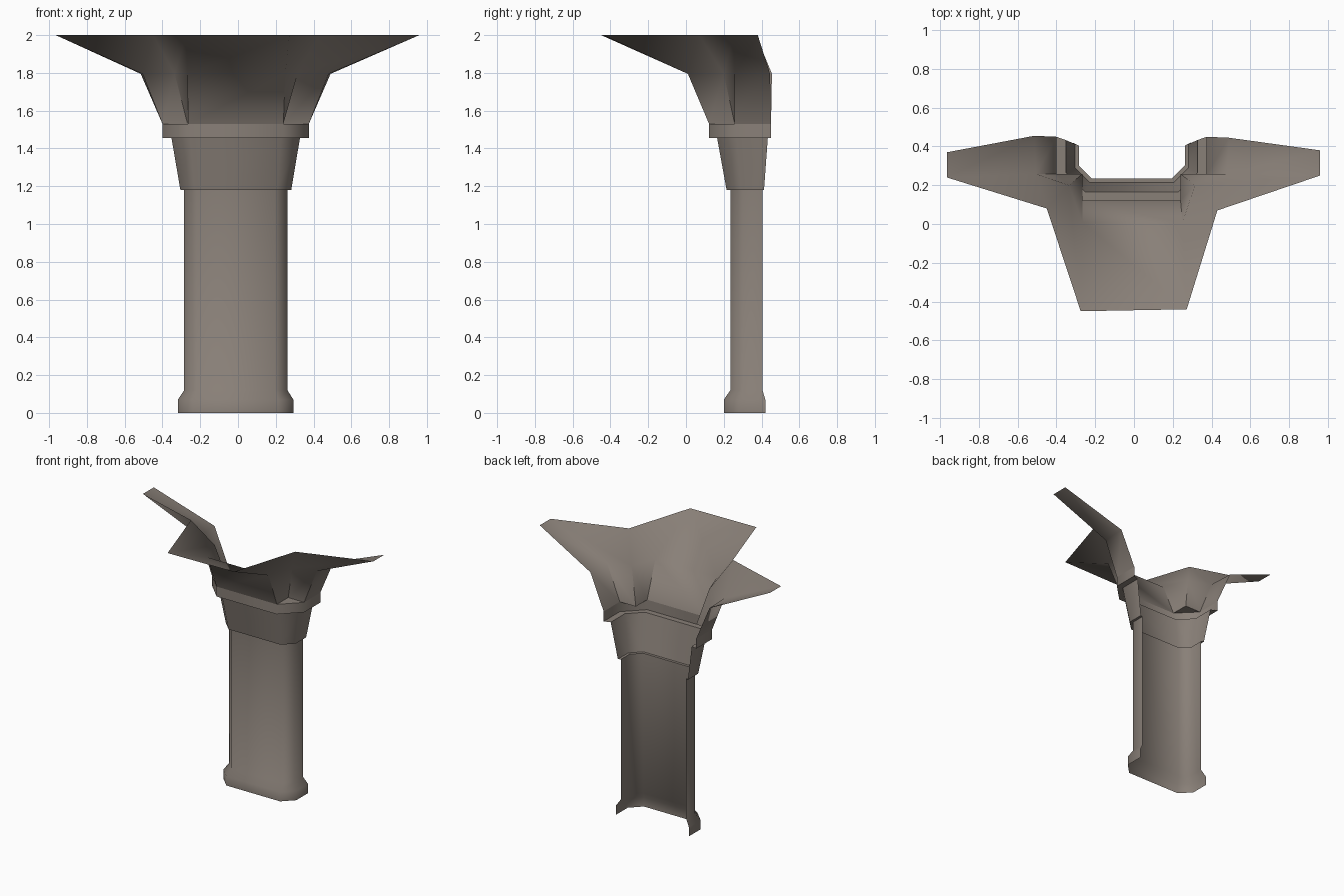
import bpy, math

if "Cube" in bpy.data.objects:
    bpy.data.objects.remove(bpy.data.objects["Cube"])

stone = bpy.data.materials.new("warm grey stone")
stone.diffuse_color = (0.25, 0.215, 0.187, 1)
stone.use_nodes = True
stone.node_tree.nodes["Principled BSDF"].inputs["Base Color"].default_value = stone.diffuse_color


def section(z, xl, xr, yf, yb, c):
    """Open U-shaped section with chamfered front corners, left back to right back."""
    return [(xl, yb, z), (xl, yf + c, z), (xl + c, yf, z),
            (xr - c, yf, z), (xr, yf + c, z), (xr, yb, z)]


def loft(name, rings, extra=()):
    """Skin a stack of open sections; extra faces index into the stacked points."""
    n = len(rings[0])
    verts = [p for r in rings for p in r]
    faces = [(k * n + i, k * n + i + 1, (k + 1) * n + i + 1, (k + 1) * n + i)
             for k in range(len(rings) - 1) for i in range(n - 1)]
    mesh = bpy.data.meshes.new(name)
    mesh.from_pydata(verts, [], faces + list(extra))
    mesh.materials.append(stone)
    ob = bpy.data.objects.new(name, mesh)
    bpy.context.collection.objects.link(ob)
    bpy.ops.object.select_all(action='DESELECT')
    ob.select_set(True)
    bpy.context.view_layer.objects.active = ob
    bpy.ops.object.shade_smooth_by_angle(angle=math.radians(50))
    return ob


# Plinth foot and long shaft, open at the back
shaft_top = section(1.18, -0.285, 0.262, 0.235, 0.405, 0.067)
loft("shaft", [section(0.0, -0.318, 0.293, 0.20, 0.42, 0.08),
               section(0.07, -0.318, 0.293, 0.20, 0.42, 0.08),
               section(0.12, -0.285, 0.262, 0.235, 0.405, 0.067),
               shaft_top])

# Tapered neck with a small ledge onto the shaft
neck_top = section(1.455, -0.352, 0.328, 0.165, 0.433, 0.10)
loft("neck", [shaft_top, section(1.18, -0.305, 0.282, 0.215, 0.413, 0.075), neck_top])

# Capital band with its underside ledge
band_top = section(1.53, -0.40, 0.375, 0.122, 0.45, 0.135)
loft("capital_band", [neck_top, section(1.455, -0.40, 0.375, 0.122, 0.45, 0.135), band_top])

# Three flaring arms with inner valleys between them
b = band_top
low = [b[0], b[1], (-0.267, 0.258, 1.53), b[2], b[3], (0.24, 0.258, 1.53), b[4], b[5]]
mid = [(x, y, 1.795) for x, y in
       ((-0.515, 0.455), (-0.505, 0.258), (-0.335, 0.20), (-0.267, 0.01),
        (0.25, 0.01), (0.315, 0.20), (0.48, 0.258), (0.49, 0.445))]
top = [(x, y, 2.0) for x, y in
       ((-0.965, 0.37), (-0.965, 0.24), (-0.45, 0.08), (-0.275, -0.45),
        (0.272, -0.44), (0.43, 0.07), (0.96, 0.25), (0.96, 0.38))]
loft("flared_arms", [low, mid, top], extra=[(1, 3, 2), (4, 6, 5)])
